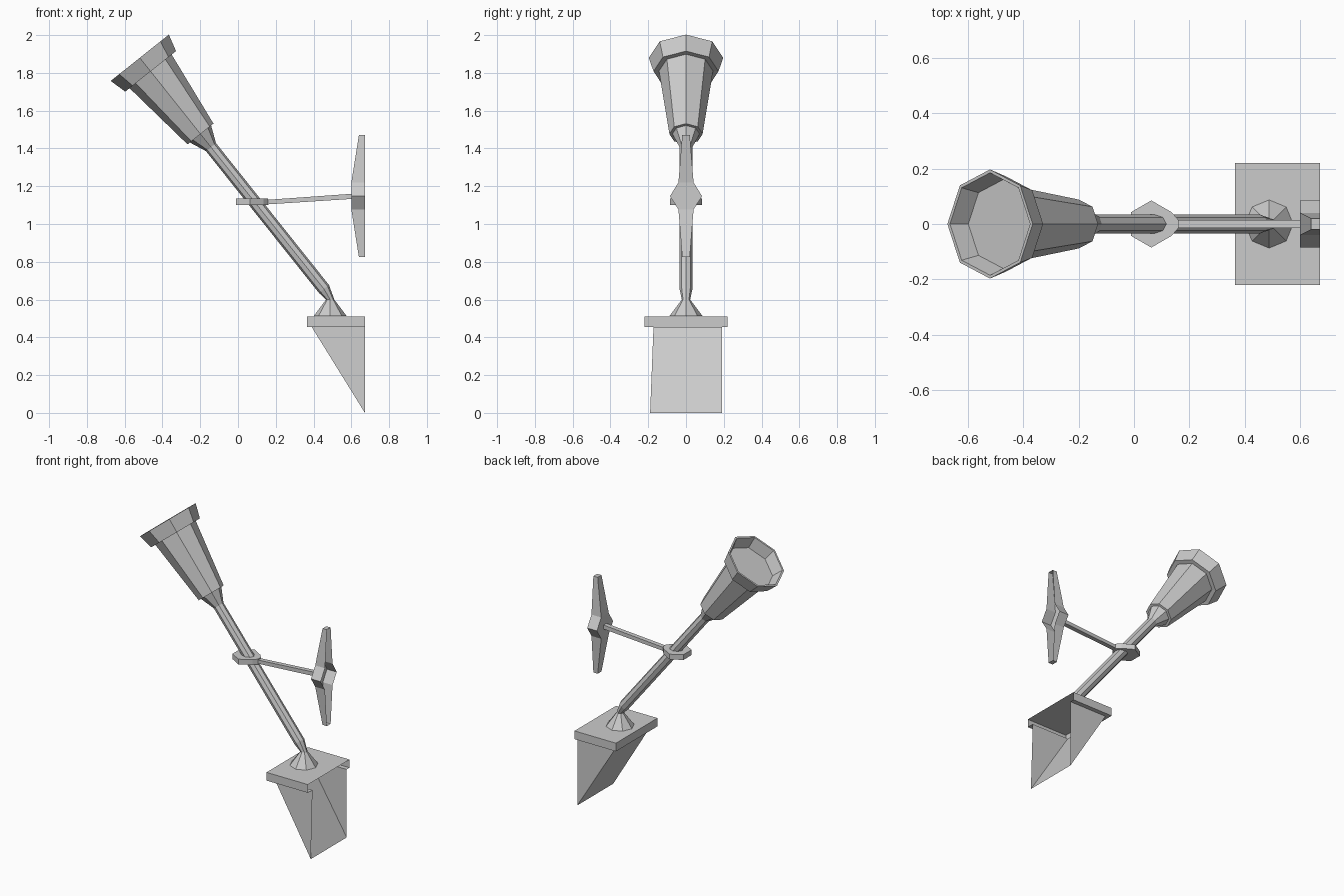
import bpy, math
from mathutils import Vector

if "Cube" in bpy.data.objects:
    bpy.data.objects.remove(bpy.data.objects["Cube"])

TOP = Vector((-0.52, 0, 1.88))        # centre of the torch mouth
DOWN = Vector((0.623, 0, -0.782))     # torch axis, pointing down
SIDE = Vector((0.782, 0, 0.623))      # across the axis
Y = Vector((0, 1, 0))
X = Vector((1, 0, 0))


def make(name, verts, faces):
    me = bpy.data.meshes.new(name)
    me.from_pydata([tuple(v) for v in verts], [], faces)
    ob = bpy.data.objects.new(name, me)
    bpy.context.collection.objects.link(ob)
    return ob


def loft(name, rings, cap_start=True, cap_end=True):
    """Skin a list of equal-length point rings."""
    n = len(rings[0])
    verts = [p for r in rings for p in r]
    faces = []
    for k in range(len(rings) - 1):
        a, b = k * n, (k + 1) * n
        for i in range(n):
            j = (i + 1) % n
            faces.append((a + i, a + j, b + j, b + i))
    if cap_start:
        faces.append(tuple(reversed(range(n))))
    if cap_end:
        faces.append(tuple(range(len(verts) - n, len(verts))))
    return make(name, verts, faces)


def octagon(centre, u, r):
    return [centre + r * (u * math.cos(i * math.pi / 4) + Y * math.sin(i * math.pi / 4))
            for i in range(8)]


def along(t, r):
    return octagon(TOP + DOWN * t, SIDE, r)


def rect_x(x, y, z0, z1):
    return [Vector((x, a, b)) for a, b in ((-y, z0), (y, z0), (y, z1), (-y, z1))]


# Torch head: recessed floor, rim, flange, tapered cup, neck
loft("torch_head", [along(t, r) for t, r in (
    (0.075, 0.16), (0, 0.185), (0, 0.197), (0.092, 0.172), (0.09, 0.143),
    (0.516, 0.088), (0.516, 0.072), (0.605, 0.034))])

# Handle, bending into the flared foot
loft("handle", [along(0.60, 0.034), along(1.565, 0.034),
                octagon(Vector((0.488, 0, 0.60)), X, 0.022),
                octagon(Vector((0.488, 0, 0.513)), X, 0.087)])

# Hexagonal collar with a taper towards the arm
collar = []
for z in (1.10, 1.135):
    ring = [Vector((0.0625 + 0.085 * math.cos(math.radians(a)),
                    0.085 * math.sin(math.radians(a)), z))
            for a in (30, 90, 150, 210, 270, 330)]
    collar.append(ring + [Vector((0.16, -0.015, z)), Vector((0.16, 0.015, z))])
loft("collar", collar)

# Arm to the wall
loft("arm", [rect_x(0.14, 0.015, 1.103, 1.127), rect_x(0.605, 0.015, 1.133, 1.16)])

# Wall plate: tapered blades and pointed sides, open towards the wall
half = [(0.02, 1.47), (0.04, 1.22), (0.085, 1.147), (0.04, 1.077), (0.02, 0.825)]
outline = [(y, z) for y, z in half] + [(-y, z) for y, z in reversed(half)]
front = [Vector((0.64 if abs(y) < 0.03 else 0.60, y, z)) for y, z in outline]
back = [Vector((0.672, y, z)) for y, z in outline]
n = len(outline)
faces = [(i, (i + 1) % n, n + (i + 1) % n, n + i) for i in range(n)]
faces += [(0, 9, 8, 1), (1, 8, 7, 6, 3, 2), (3, 6, 5, 4)]
make("wall_plate", front + back, faces)

# Shelf and wedge bracket, one shell open towards the wall
B = 0.672
shelf = [(B, -0.22), (0.365, -0.22), (0.365, 0.22), (B, 0.22)]
lip = [(B, -0.172), (0.39, -0.172), (0.39, 0.19), (B, 0.19)]
verts = [(x, y, 0.51) for x, y in shelf] + [(x, y, 0.455) for x, y in shelf]
verts += [(x, y, 0.455) for x, y in lip] + [(B, -0.19, 0), (B, 0.19, 0)]
faces = [(0, 3, 2, 1)]
for i in range(3):
    faces += [(i, i + 1, i + 5, i + 4), (i + 4, i + 5, i + 9, i + 8)]
faces += [(8, 9, 12), (9, 10, 13, 12), (10, 11, 13)]
make("bracket", verts, faces)

# Consistent normals
import bmesh
for ob in bpy.context.collection.objects:
    bm = bmesh.new()
    bm.from_mesh(ob.data)
    bmesh.ops.recalc_face_normals(bm, faces=bm.faces)
    bm.to_mesh(ob.data)
    bm.free()
